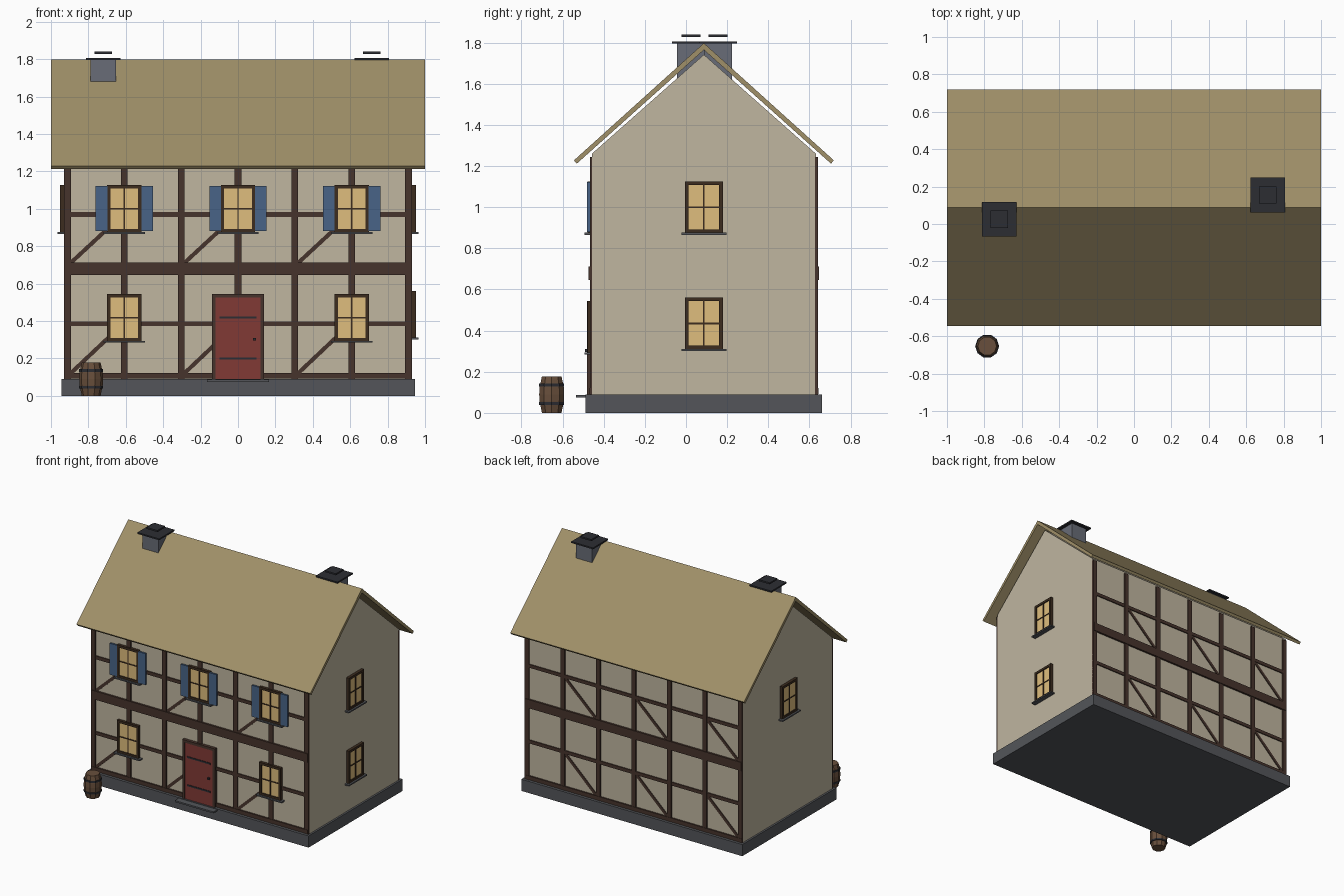
import bpy, bmesh, math
from mathutils import Matrix, Vector

if "Cube" in bpy.data.objects:
    bpy.data.objects.remove(bpy.data.objects["Cube"])

CY = 0.087            # house centre in y
HX, HY = 0.93, 0.545  # wall half sizes


def mat(name, r, g, b):
    m = bpy.data.materials.new(name)
    m.diffuse_color = (*[(c / 255) ** 2.2 for c in (r, g, b)], 1)
    m.use_nodes = True
    m.node_tree.nodes["Principled BSDF"].inputs["Base Color"].default_value = m.diffuse_color
    return m


PLASTER = mat("plaster", 190, 180, 158)
TIMBER = mat("timber", 72, 55, 48)
STONE = mat("stone", 84, 86, 90)
THATCH = mat("thatch", 158, 142, 104)
GLASS = mat("glass", 222, 188, 124)
FRAME = mat("frame", 62, 48, 36)
BLUE = mat("shutter_blue", 74, 100, 134)
RED = mat("door_red", 128, 60, 56)
BRICK = mat("chimney_grey", 104, 108, 118)
IRON = mat("iron", 48, 49, 54)
OAK = mat("oak", 104, 80, 62)


def finish(name, bm, material):
    bmesh.ops.recalc_face_normals(bm, faces=bm.faces)
    me = bpy.data.meshes.new(name)
    bm.to_mesh(me)
    bm.free()
    me.materials.append(material)
    ob = bpy.data.objects.new(name, me)
    bpy.context.collection.objects.link(ob)
    return ob


def boxes(name, material, spans, m=Matrix()):
    """One object from boxes given as (x0, x1, y0, y1, z0, z1[, turn about y])."""
    bm = bmesh.new()
    for x0, x1, y0, y1, z0, z1, *turn in spans:
        c = Vector((x0 + x1, y0 + y1, z0 + z1)) / 2
        t = Matrix.Translation(c) @ Matrix.Rotation(turn[0] if turn else 0, 4, 'Y')
        bmesh.ops.create_cube(bm, size=1, matrix=m @ t @ Matrix.Diagonal((x1 - x0, y1 - y0, z1 - z0, 1)))
    return finish(name, bm, material)


def prism(name, material, profile, half):
    """Extrude a (y, z) outline along x."""
    bm = bmesh.new()
    f = bm.faces.new([bm.verts.new((-half, CY + y, z)) for y, z in profile])
    r = bmesh.ops.extrude_face_region(bm, geom=[f])
    bmesh.ops.translate(bm, vec=(2 * half, 0, 0), verts=[v for v in r["geom"] if isinstance(v, bmesh.types.BMVert)])
    return finish(name, bm, material)


def wall(angle, dist):
    """Local frame of a wall: x along it, -y outward, y = 0 on its surface."""
    return Matrix.Translation((0, CY, 0)) @ Matrix.Rotation(angle, 4, 'Z') @ Matrix.Translation((0, -dist, 0))


FRONT, BACK = wall(0, HY), wall(math.pi, HY)
RIGHT, LEFT = wall(math.pi / 2, HX), wall(-math.pi / 2, HX)

# Shell: plinth, walls, gables, roof
boxes("plinth", STONE, [(-0.945, 0.945, CY - 0.575, CY + 0.575, 0, 0.09)])
boxes("walls", PLASTER, [(-HX, HX, CY - HY, CY + HY, 0.09, 1.26)])
prism("gable_walls", PLASTER, [(-HY, 1.26), (HY, 1.26), (0, 1.742)], HX)
prism("roof", THATCH, [(0, 1.798), (0.632, 1.228), (0.618, 1.212), (0, 1.765),
                       (-0.618, 1.212), (-0.632, 1.228)], 1.0)

# Timber framing on the front and back
for side, m in (("front", FRONT), ("back", BACK)):
    posts = [(-0.912 + 0.304 * i - 0.018, -0.912 + 0.304 * i + 0.018, -0.01, 0.004, 0.09, 1.245) for i in range(7)]
    boxes(side + "_posts", TIMBER, posts, m)
    rails = [(-0.925, 0.925, -d, 0.004, z - h, z + h) for z, h, d in
             ((0.107, 0.015, 0.012), (0.385, 0.013, 0.008), (0.68, 0.033, 0.015), (0.97, 0.013, 0.008))]
    boxes(side + "_rails", TIMBER, rails, m)
    braces = []
    s = 1 if side == "front" else -1
    for x in (-0.76, -0.152, 0.456):
        for z0, z1 in ((0.12, 0.375), (0.71, 0.96)):
            h, zc, L = 0.011, (z0 + z1) / 2, math.hypot(0.27, z1 - z0) / 2
            a = -s * math.atan2(z1 - z0, 0.27)
            braces.append((s * x - L, s * x + L, -0.006, 0.004, zc - h, zc + h, a))
    boxes(side + "_braces", TIMBER, braces, m)


def window(name, m, x, z, shutters=False):
    w, h, t = 0.092, 0.126, 0.018
    boxes(name + "_glass", GLASS, [(x - w + t, x + w - t, -0.014, 0, z - h + t, z + h - t)], m)
    boxes(name + "_frame", FRAME, [
        (x - w, x - w + t, -0.022, 0, z - h, z + h), (x + w - t, x + w, -0.022, 0, z - h, z + h),
        (x - w + t, x + w - t, -0.022, 0, z + h - t, z + h), (x - w + t, x + w - t, -0.022, 0, z - h, z - h + t),
        (x - 0.004, x + 0.004, -0.018, -0.01, z - h + t, z + h - t),
        (x - w + t, x + w - t, -0.018, -0.01, z - 0.004, z + 0.004)], m)
    boxes(name + "_sill", STONE, [(x - 0.11, x + 0.11, -0.036, 0, z - h - 0.008, z - h + 0.002)], m)
    if shutters:
        boxes(name + "_shutters", BLUE, [(x + s * 0.122 - 0.031, x + s * 0.122 + 0.031, -0.024, -0.01,
                                          z - h + 0.006, z + h - 0.004) for s in (-1, 1)], m)


# Windows
for i, x in enumerate((-0.608, 0, 0.608)):
    window(f"front_upper_window_{i + 1}", FRONT, x, 1.0, True)
    if x:
        window(f"front_lower_window_{i + 1}", FRONT, x, 0.418)
window("right_upper_window", RIGHT, 0, 1.0)
window("right_lower_window", RIGHT, 0, 0.435)
window("left_upper_window", LEFT, 0, 1.0)

# Door, surround, hinges, knob and step
boxes("door_leaf", RED, [(-0.12, 0.12, -0.02, 0, 0.09, 0.525)], FRONT)
boxes("door_surround", TIMBER, [(-0.139, -0.12, -0.024, 0, 0.09, 0.545), (0.12, 0.139, -0.024, 0, 0.09, 0.545),
                                (-0.12, 0.12, -0.024, 0, 0.525, 0.545)], FRONT)
boxes("door_hinges", IRON, [(-0.1, 0.1, -0.024, -0.018, z - 0.006, z + 0.006) for z in (0.2, 0.418)], FRONT)
boxes("door_knob", IRON, [(0.08, 0.095, -0.032, -0.018, 0.295, 0.31)], FRONT)
boxes("door_step", STONE, [(-0.165, 0.165, -0.078, 0, 0.074, 0.086)], FRONT)

# Chimneys with cap slab and raised top plate
for name, x, y in (("left_chimney", -0.72, 0.025), ("right_chimney", 0.715, 0.155)):
    for part, r, z0, z1, ma in (("stack", 0.068, 1.55, 1.795, BRICK), ("cap", 0.093, 1.795, 1.806, IRON),
                                ("top", 0.046, 1.828, 1.84, IRON)):
        boxes(f"{name}_{part}", ma, [(x - r, x + r, y - r, y + r, z0, z1)])


# Barrel by the front corner
def turned(name, material, rings, sides=10):
    bm = bmesh.new()
    loops = [[bm.verts.new((-0.785 + r * math.cos(2 * math.pi * i / sides),
                            -0.653 + r * math.sin(2 * math.pi * i / sides), z)) for i in range(sides)]
             for r, z in rings]
    for a, b in zip(loops, loops[1:]):
        for i in range(sides):
            j = (i + 1) % sides
            bm.faces.new((a[i], a[j], b[j], b[i]))
    bm.faces.new(loops[0])
    bm.faces.new(loops[-1])
    return finish(name, bm, material)


turned("barrel", OAK, [(0.05, 0), (0.062, 0.055), (0.064, 0.09), (0.062, 0.125), (0.05, 0.178)])
for i, z in enumerate((0.045, 0.135)):
    turned(f"barrel_hoop_{i + 1}", IRON, [(0.064, z - 0.007), (0.064, z + 0.007)])
